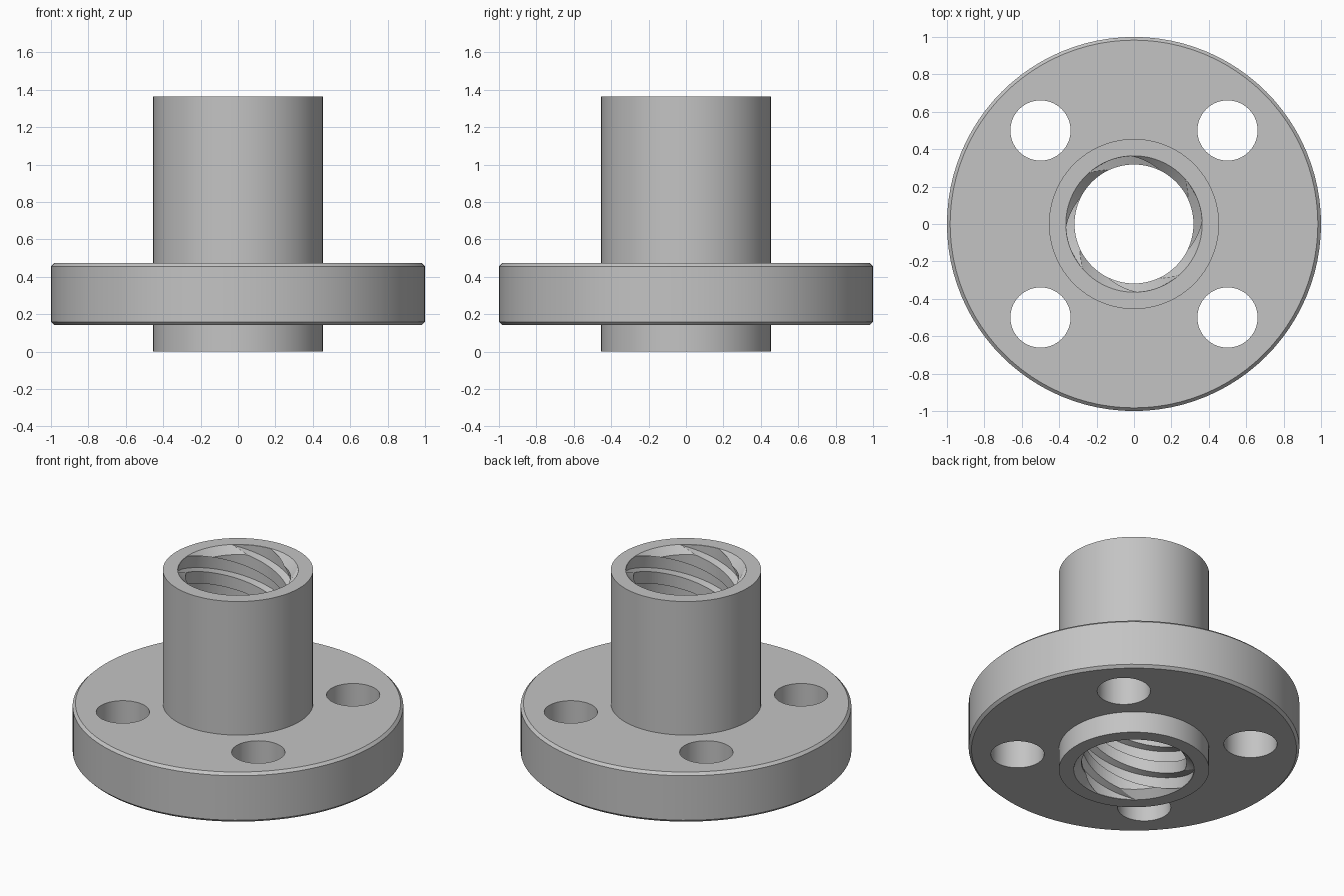
import bpy, bmesh
from math import sin, cos, pi, radians

cube = bpy.data.objects.get("Cube")
if cube:
    bpy.data.objects.remove(cube)

SEG = 96
HEIGHT = 1.364
BODY_R, BORE_R, ROOT_R = 0.4545, 0.318, 0.363
STARTS, PITCH = 4, HEIGHT / 7.5
LEAD = STARTS * PITCH

metal = bpy.data.materials.new("grey metal")
metal.use_nodes = True
colour = (0.55, 0.55, 0.55, 1)
metal.diffuse_color = colour
metal.node_tree.nodes["Principled BSDF"].inputs["Base Color"].default_value = colour


def make_object(name, bm):
    bmesh.ops.recalc_face_normals(bm, faces=bm.faces)
    mesh = bpy.data.meshes.new(name)
    bm.to_mesh(mesh)
    bm.free()
    mesh.materials.append(metal)
    obj = bpy.data.objects.new(name, mesh)
    bpy.context.collection.objects.link(obj)
    return obj


def lathe(name, profile):
    """Revolve a closed (radius, height) outline about z."""
    bm = bmesh.new()
    rings = []
    for i in range(SEG):
        a = 2 * pi * i / SEG
        rings.append([bm.verts.new((r * cos(a), r * sin(a), z)) for r, z in profile])
    n = len(profile)
    for i in range(SEG):
        p, q = rings[i], rings[(i + 1) % SEG]
        for j in range(n):
            k = (j + 1) % n
            bm.faces.new((p[j], q[j], q[k], p[k]))
    return make_object(name, bm)


def add_groove(bm, start_angle):
    """Sweep a trapezoid along a right-handed helix that overshoots both ends."""
    inner_r, slope = 0.29, 0.27
    half_root = PITCH * 0.25 - slope * (ROOT_R - BORE_R) / 2
    half_mouth = half_root + slope * (ROOT_R - inner_r)
    section = [(inner_r, -half_mouth), (ROOT_R, -half_root),
               (ROOT_R, half_root), (inner_r, half_mouth)]
    steps = int(SEG * (HEIGHT + 0.5) / LEAD)
    previous = None
    for i in range(steps + 1):
        turn = 2 * pi * i / SEG
        a, z0 = start_angle - turn, HEIGHT + 0.25 - LEAD * i / SEG
        ring = [bm.verts.new((r * cos(a), r * sin(a), z0 + z)) for r, z in section]
        if previous:
            for j in range(4):
                k = (j + 1) % 4
                bm.faces.new((previous[j], ring[j], ring[k], previous[k]))
        else:
            bm.faces.new(ring)
        previous = ring
    bm.faces.new(previous[::-1])


def cut(obj, cutter):
    cutter.hide_render = True
    mod = obj.modifiers.new("cut", 'BOOLEAN')
    mod.operation = 'DIFFERENCE'
    mod.solver = 'EXACT'
    mod.object = cutter
    bpy.ops.object.select_all(action='DESELECT')
    bpy.context.view_layer.objects.active = obj
    obj.select_set(True)
    bpy.ops.object.modifier_apply(modifier=mod.name)
    bpy.data.objects.remove(cutter)


# Sleeve and flange in one turned part, with countersunk bore ends
c = 0.0465
bevel = 0.017
low, high = 0.142, 0.473
nut = lathe("flanged_nut", [
    (BORE_R, c), (BORE_R + c, 0), (BODY_R, 0), (BODY_R, low),
    (1 - bevel, low), (1, low + bevel), (1, high - bevel), (1 - bevel, high),
    (BODY_R, high), (BODY_R, HEIGHT), (BORE_R + c, HEIGHT), (BORE_R, HEIGHT - c)])

# Four mounting holes through the flange
bm = bmesh.new()
for sx in (-1, 1):
    for sy in (-1, 1):
        made = bmesh.ops.create_cone(bm, cap_ends=True, segments=64,
                                     radius1=0.161, radius2=0.161, depth=1)
        bmesh.ops.translate(bm, verts=made["verts"], vec=(0.5 * sx, 0.5 * sy, 0.3))
cut(nut, make_object("hole_cutter", bm))

# Four-start internal thread; a groove is centred at 22.5 degrees on the top face
bm = bmesh.new()
offset = 2 * pi * 0.25 / LEAD
for s in range(STARTS):
    add_groove(bm, radians(22.5 + 90 * s) + offset)
cut(nut, make_object("thread_cutter", bm))

bpy.ops.object.select_all(action='DESELECT')
nut.select_set(True)
bpy.context.view_layer.objects.active = nut
bpy.ops.object.shade_smooth_by_angle(angle=radians(25))
